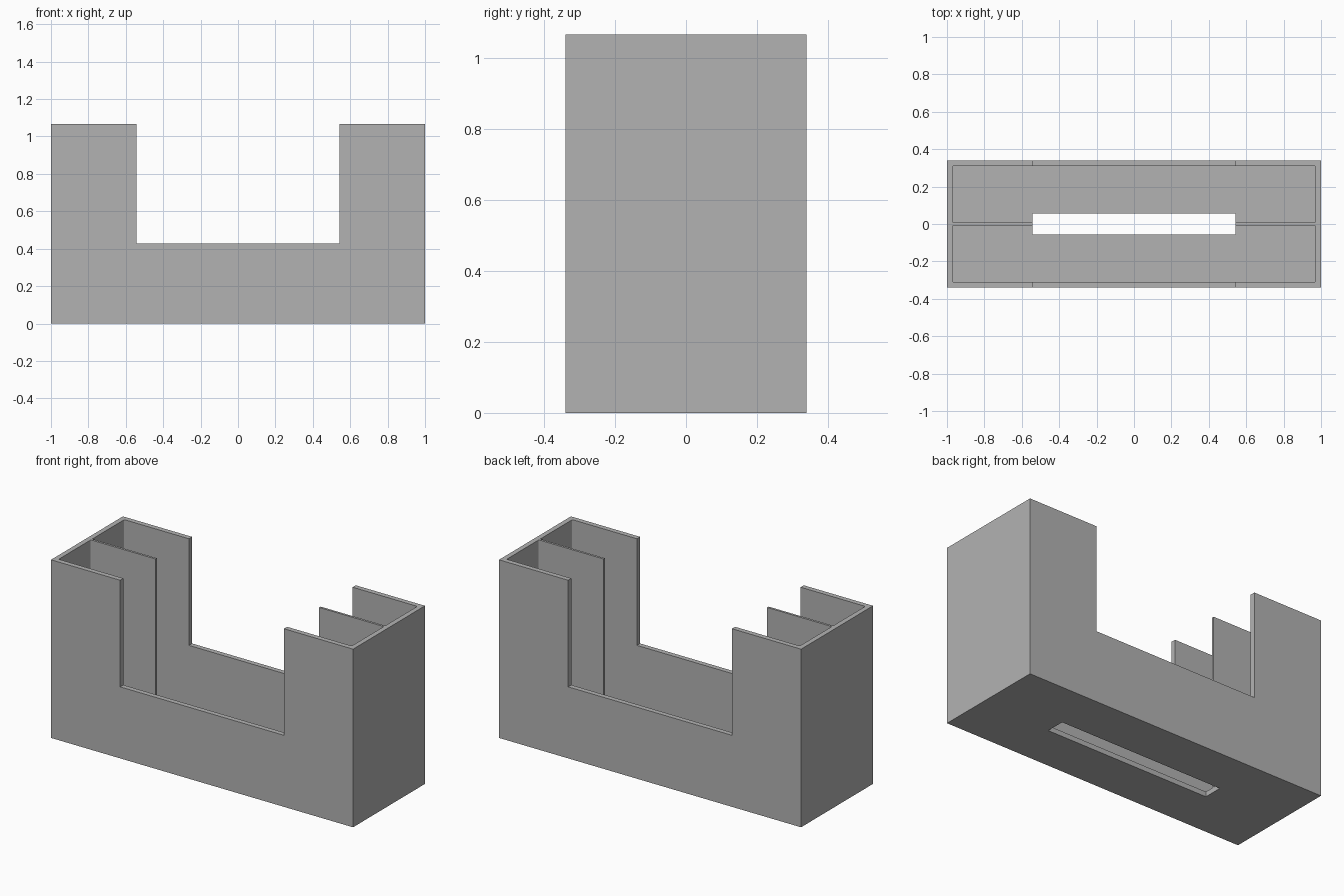
import bpy
import bmesh
from mathutils import Vector

cube = bpy.data.objects.get("Cube")
if cube:
    bpy.data.objects.remove(cube, do_unlink=True)

# Main sizes
HALF_X, HALF_Y, HEIGHT = 1.0, 0.34, 1.066
WALL, FLOOR, DIVIDER = 0.03, 0.03, 0.0135
OPEN_X, SLOT_Y, SILL = 0.542, 0.057, 0.428

gray = bpy.data.materials.new("plain_gray")
gray.use_nodes = True
color = (0.45, 0.45, 0.45, 1)
gray.diffuse_color = color
gray.node_tree.nodes["Principled BSDF"].inputs["Base Color"].default_value = color


def box(name, low, high, corner=0):
    """Axis-aligned box, optionally with rounded vertical edges."""
    low, high = Vector(low), Vector(high)
    bm = bmesh.new()
    bmesh.ops.create_cube(bm, size=1)
    for v in bm.verts:
        v.co = (low + high) / 2 + v.co * (high - low)
    if corner:
        upright = [e for e in bm.edges
                   if abs(e.verts[0].co.z - e.verts[1].co.z) > 0.01]
        bmesh.ops.bevel(bm, geom=upright, offset=corner, segments=3,
                        profile=0.5, affect='EDGES')
    mesh = bpy.data.meshes.new(name)
    bm.to_mesh(mesh)
    bm.free()
    mesh.materials.append(gray)
    obj = bpy.data.objects.new(name, mesh)
    bpy.context.collection.objects.link(obj)
    return obj


def cut(target, cutter):
    """Subtract the cutter, then discard it."""
    cutter.hide_render = True
    mod = target.modifiers.new("cut", 'BOOLEAN')
    mod.operation = 'DIFFERENCE'
    mod.solver = 'EXACT'
    mod.object = cutter
    bpy.context.view_layer.objects.active = target
    bpy.ops.object.modifier_apply(modifier=mod.name)
    bpy.data.objects.remove(cutter, do_unlink=True)


# Outer tray body
tray = box("divided_tray", (-HALF_X, -HALF_Y, 0), (HALF_X, HALF_Y, HEIGHT))

# Two long pockets, leaving a thin divider between them
for side in (-1, 1):
    ys = sorted((side * DIVIDER / 2, side * (HALF_Y - WALL)))
    cut(tray, box("pocket_cutter", (WALL - HALF_X, ys[0], FLOOR),
                  (HALF_X - WALL, ys[1], HEIGHT + 0.2), corner=0.006))

# Wide opening through front and back walls
cut(tray, box("opening_cutter", (-OPEN_X, -1, SILL), (OPEN_X, 1, HEIGHT + 0.3)))

# Slot through the floor, also clearing the middle of the divider
cut(tray, box("slot_cutter", (-OPEN_X, -SLOT_Y, -0.1), (OPEN_X, SLOT_Y, SILL + 0.1)))
